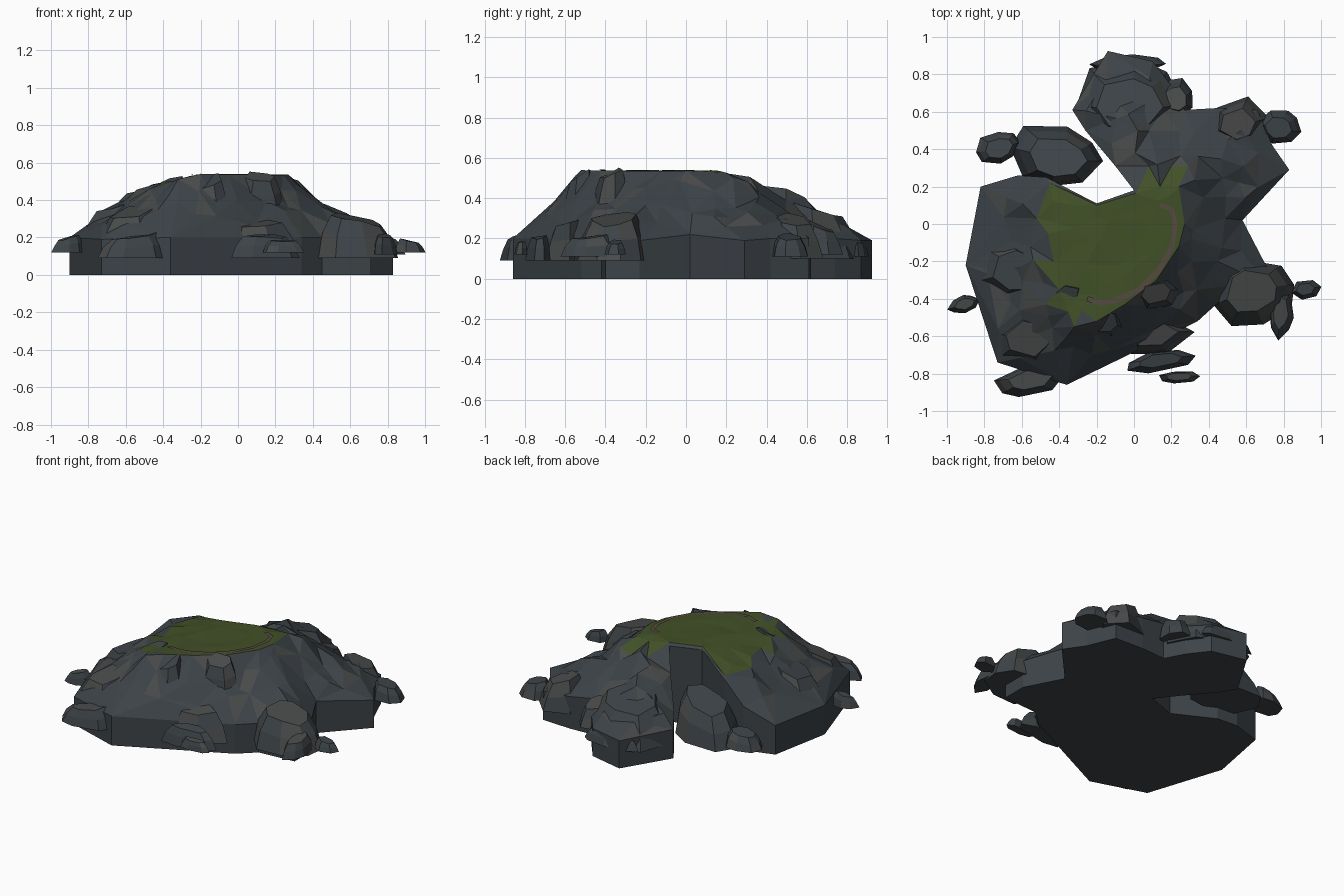
import bpy, bmesh, math, random
from mathutils import Vector
from mathutils.geometry import delaunay_2d_cdt, intersect_point_line

if "Cube" in bpy.data.objects:
    bpy.data.objects.remove(bpy.data.objects["Cube"])

random.seed(4)

# Coastline: x, y, height of the cliff edge
COAST = [(.58, .02, .22), (.83, .29, .19), (.74, .42, .2), (.66, .61, .2), (.45, .62, .22),
         (.27, .61, .25), (.2, .74, .2), (.1, .87, .19), (-.14, .925, .19), (-.33, .61, .2),
         (-.26, .5, .26), (-.1, .31, .41), (.0, .18, .52), (-.2, .11, .52), (-.47, .25, .44),
         (-.62, .26, .3), (-.82, .2, .2), (-.9, -.22, .2), (-.73, -.74, .19), (-.36, -.86, .2),
         (.34, -.52, .2), (.45, -.42, .2), (.71, -.4, .19), (.71, -.23, .19)]
# Ragged edge of the grass plateau
GRASS = [(-.45, .22), (-.2, .1), (.01, .165), (.08, .31), (.14, .2), (.2, .31), (.29, .31), (.24, .2),
         (.27, .0), (.24, -.12), (.12, -.3), (-.05, -.43), (-.2, -.52), (-.28, -.46), (-.32, -.55),
         (-.35, -.47), (-.47, -.43), (-.4, -.35), (-.54, -.19), (-.43, -.2), (-.46, -.05), (-.52, .03)]


def material(name, rgb):
    m = bpy.data.materials.new(name)
    m.diffuse_color = (*rgb, 1)
    m.use_nodes = True
    m.node_tree.nodes["Principled BSDF"].inputs["Base Color"].default_value = m.diffuse_color
    return m


ROCK = material("dark_rock", (.046, .056, .064))
STONE = material("grey_stone", (.066, .068, .068))
GREEN = material("grass", (.052, .08, .02))
BROWN = material("dirt", (.09, .068, .05))


def finish(name, bm, *mats):
    bmesh.ops.recalc_face_normals(bm, faces=bm.faces)
    me = bpy.data.meshes.new(name)
    bm.to_mesh(me)
    bm.free()
    for m in mats:
        me.materials.append(m)
    ob = bpy.data.objects.new(name, me)
    bpy.context.collection.objects.link(ob)
    return ob


def inside(p, poly):
    hit = False
    for a, b in zip(poly, poly[1:] + poly[:1]):
        if (a[1] > p[1]) != (b[1] > p[1]) and p[0] < a[0] + (p[1] - a[1]) / (b[1] - a[1]) * (b[0] - a[0]):
            hit = not hit
    return hit


def nearest(p, poly):
    best = None
    for i, a in enumerate(poly):
        b = poly[(i + 1) % len(poly)]
        t = intersect_point_line(Vector(p).to_3d(), Vector(a).to_3d(), Vector(b).to_3d())[1]
        t = min(1, max(0, t))
        q = Vector(a).lerp(Vector(b), t)
        d = (q - Vector(p)).length
        if best is None or d < best[0]:
            best = (d, q, i, t)
    return best


def plateau(x, y):
    return .54 - .28 * max(0, -.22 - x) - .55 * max(0, y - .18)


SHORE = [c[:2] for c in COAST]


def height(p):
    d, q, _, _ = nearest(p, GRASS)
    if inside(p, GRASS) or d < .001:
        return plateau(*p)
    s, _, i, t = nearest(p, SHORE)
    low = COAST[i][2] * (1 - t) + COAST[(i + 1) % len(COAST)][2] * t + .03
    w = (d / (d + s)) ** .9
    return plateau(*q) * (1 - w) + low * w


# Island: constrained triangulation, lifted to the height profile and skirted to the ground
n = len(COAST)
pts = [Vector(c) for c in SHORE] + [Vector(g) for g in GRASS]
m = len(GRASS)
edges = [(n + i, n + (i + 1) % m) for i in range(m)]
for i in range(-8, 9):
    for j in range(-8, 9):
        p = Vector((i * .115 + random.uniform(-.04, .04), j * .115 + random.uniform(-.04, .04)))
        if inside(p, SHORE) and nearest(p, SHORE)[0] > .05 and nearest(p, GRASS)[0] > .035:
            pts.append(p)
verts, _, faces, orig, _, _ = delaunay_2d_cdt(pts, edges, [list(range(n))], 1, 1e-5)
bm = bmesh.new()
top = []
for p, o in zip(verts, orig):
    if o and min(o) < n:
        z = COAST[min(o)][2]
    else:
        z = height(p)
        z += random.uniform(-.015, .02) if not inside(p, GRASS) and z < .5 else random.uniform(-.006, 0)
    top.append(bm.verts.new((p.x, p.y, z)))
for f in faces:
    face = bm.faces.new([top[i] for i in f])
    c = face.calc_center_median()
    face.material_index = 2 if inside(c.xy, GRASS) else int(random.random() < .2)
rim = [e for e in bm.edges if e.is_boundary]
skirt = bmesh.ops.extrude_edge_only(bm, edges=rim)["geom"]
for v in skirt:
    if isinstance(v, bmesh.types.BMVert):
        v.co.z = 0
for f in bm.faces:
    if min(v.co.z for v in f.verts) == 0:
        f.material_index = 0
bmesh.ops.holes_fill(bm, edges=[e for e in bm.edges if e.is_boundary], sides=0)
finish("island", bm, ROCK, STONE, GREEN)

# Dirt path curving round the plateau rim
PATH = [(.14, .1), (.2, .08), (.22, 0), (.2, -.13), (.13, -.25), (.03, -.35), (-.1, -.41), (-.18, -.42), (-.25, -.4)]
bm = bmesh.new()
rows = []
for i, p in enumerate(PATH):
    t = (Vector(PATH[min(i + 1, len(PATH) - 1)]) - Vector(PATH[max(i - 1, 0)])).normalized() * .014
    z = plateau(*p) + .003
    rows.append([bm.verts.new((p[0] - s * t.y, p[1] + s * t.x, z)) for s in (1, -1)])
for a, b in zip(rows, rows[1:]):
    bm.faces.new((a[0], a[1], b[1], b[0]))
finish("dirt_path", bm, BROWN)


# Boulders: irregular tapered blocks with a shoulder, leaning up towards the island
def boulder(name, x, y, rx, ry, turn, z0, z1):
    bm = bmesh.new()
    k = random.choice((6, 7, 8))
    radii = [random.uniform(.95, 1.12) for _ in range(k)]
    angles = [math.tau * (i + random.uniform(-.22, .22)) / k for i in range(k)]
    inward = Vector((-x, -y)).normalized()
    c, s = math.cos(math.radians(turn)), math.sin(math.radians(turn))
    rings = []
    for scale, h in ((1, 0), (.86, .5), (.62, .88)):
        ring = []
        for a, r in zip(angles, radii):
            u, v = rx * r * scale * math.cos(a), ry * r * scale * math.sin(a)
            d = Vector((u * c - v * s, u * s + v * c))
            lean = .3 * d.dot(inward) / max(rx, ry) + random.uniform(-.06, .06)
            o = inward * (h * .12 * min(rx, ry))
            ring.append(bm.verts.new((x + d.x + o.x, y + d.y + o.y, z0 + (z1 - z0) * h * (1 + lean))))
        rings.append(ring)
    for lo, hi in zip(rings, rings[1:]):
        for i in range(k):
            j = (i + 1) % k
            bm.faces.new((lo[i], lo[j], hi[j], hi[i])).material_index = int(random.random() < .2)
    bm.faces.new(rings[0])
    bm.faces.new(rings[-1]).material_index = random.randint(0, 1)
    finish(name, bm, ROCK, STONE)


ROCKS = [(-.42, .37, .24, .165, -10, .08, .36), (-.73, .41, .12, .08, 10, .11, .22),
         (-.91, -.43, .085, .045, 15, .12, .21), (-.63, -.26, .23, .16, -12, .15, .41),
         (-.58, -.62, .19, .15, -12, .12, .37), (-.56, -.84, .18, .075, 8, .09, .22),
         (.1, -.6, .21, .1, 8, .09, .3), (.14, -.735, .18, .055, 8, .09, .22),
         (.24, -.82, .11, .033, 3, .12, .19), (.65, -.37, .22, .18, 10, .09, .33),
         (.79, -.48, .06, .13, -5, .11, .22), (.92, -.35, .075, .05, 5, .12, .19),
         (.56, .54, .15, .13, 20, .1, .32), (.78, .52, .12, .09, -15, .11, .22),
         (-.03, .66, .27, .22, 0, .1, .37), (-.03, .855, .2, .05, 0, .11, .21),
         (.23, .68, .09, .1, 20, .12, .28), (-.17, -.53, .13, .09, -10, .26, .54),
         (-.37, -.4, .12, .09, 30, .3, .52), (.12, -.38, .12, .1, 10, .34, .55)]
for i, r in enumerate(ROCKS):
    boulder(f"boulder_{i + 1}", *r)
